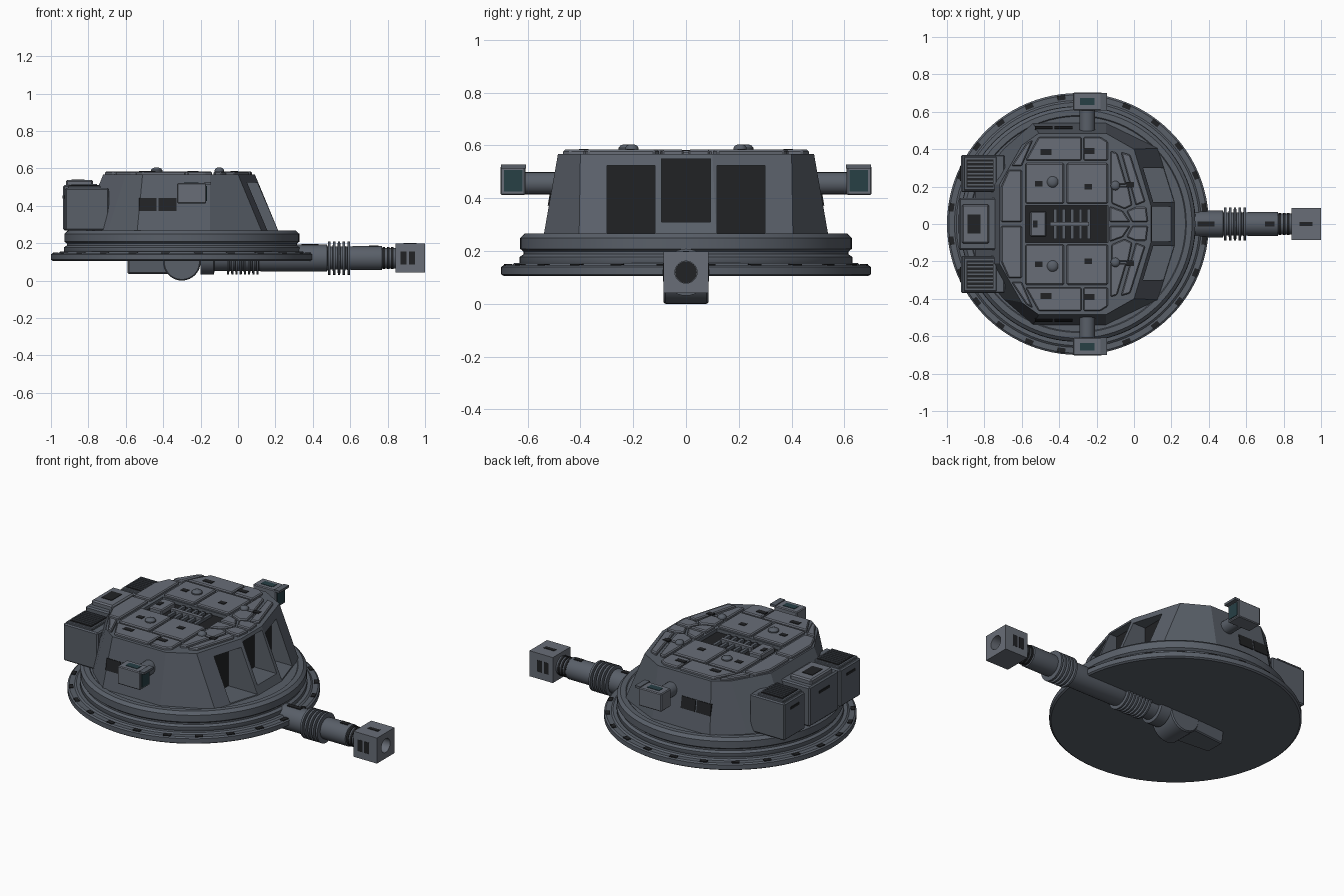
import bpy, bmesh, math
from mathutils import Matrix, Vector

def material(name, c):
    m = bpy.data.materials.new(name)
    m.diffuse_color = (*c, 1)
    return m

GREY = material("slate", (0.10, 0.115, 0.14))
LIGHT = material("light_slate", (0.14, 0.155, 0.185))
DARK = material("dark", (0.015, 0.016, 0.018))
GLASS = material("glass", (0.02, 0.05, 0.06))

def finish(bm, name, mat, bevel=0):
    bmesh.ops.recalc_face_normals(bm, faces=bm.faces)
    me = bpy.data.meshes.new(name)
    bm.to_mesh(me)
    bm.free()
    ob = bpy.data.objects.new(name, me)
    bpy.context.collection.objects.link(ob)
    me.materials.append(mat)
    if bevel:
        b = ob.modifiers.new("bevel", "BEVEL")
        b.width, b.segments = bevel, 1
    return ob

def loft(name, low, high, mat=GREY, bevel=0):
    bm = bmesh.new()
    a = [bm.verts.new(p) for p in low]
    b = [bm.verts.new(p) for p in high]
    n = len(a)
    bm.faces.new(a)
    bm.faces.new(b)
    for i in range(n):
        j = (i + 1) % n
        bm.faces.new((a[i], a[j], b[j], b[i]))
    return finish(bm, name, mat, bevel)

def prism(name, pts, z0, z1, mat=GREY, bevel=0):
    return loft(name, [(x, y, z0) for x, y in pts], [(x, y, z1) for x, y in pts], mat, bevel)

def box(name, x0, x1, y0, y1, z0, z1, mat=GREY, bevel=0, tilt=0):
    bm = bmesh.new()
    bmesh.ops.create_cube(bm, size=1, matrix=Matrix.Diagonal((x1 - x0, abs(y1 - y0), z1 - z0, 1)))
    ob = finish(bm, name, mat, bevel)
    ob.location = ((x0 + x1) / 2, (y0 + y1) / 2, (z0 + z1) / 2)
    ob.rotation_euler.x = tilt
    return ob

def lathe(name, profile, at, axis="Z", n=32, mat=GREY):
    # profile of (radius, distance along axis), closed at both ends
    d = {"X": Vector((1, 0, 0)), "Y": Vector((0, 1, 0)), "Z": Vector((0, 0, 1))}[axis]
    rot = Vector((0, 0, 1)).rotation_difference(d).to_matrix()
    bm = bmesh.new()
    rings = [[bm.verts.new(rot @ Vector((r * math.cos(i * math.tau / n), r * math.sin(i * math.tau / n), t))
                           + Vector(at)) for i in range(n)] for r, t in profile]
    bm.faces.new(rings[0])
    bm.faces.new(rings[-1])
    for a, b in zip(rings, rings[1:]):
        for i in range(n):
            j = (i + 1) % n
            bm.faces.new((a[i], a[j], b[j], b[i]))
    ob = finish(bm, name, mat)
    bpy.context.view_layer.objects.active = ob
    bpy.ops.object.select_all(action="DESELECT")
    ob.select_set(True)
    bpy.ops.object.shade_smooth_by_angle(angle=math.radians(35))
    return ob

def cut(ob, cutter):
    m = ob.modifiers.new("cut", "BOOLEAN")
    m.operation, m.object, m.solver = "DIFFERENCE", cutter, "EXACT"
    bpy.context.view_layer.objects.active = ob
    bpy.ops.object.modifier_apply(modifier=m.name)
    bpy.data.objects.remove(cutter)

CX = -0.3

# turntable flange and stepped ring
lathe("base_flange", [(0.69, 0.105), (0.70, 0.112), (0.70, 0.14), (0.69, 0.147), (0.66, 0.147), (0.65, 0.155), (0.6, 0.155)],
      (CX, 0, 0), n=96)
lathe("turret_ring", [(0.62, 0.14), (0.63, 0.155), (0.63, 0.178), (0.615, 0.188), (0.615, 0.198), (0.628, 0.208),
                      (0.628, 0.25), (0.61, 0.267), (0.58, 0.267), (0.575, 0.262)], (CX, 0, 0), n=96)
for i in range(24):
    a = (i + 0.5) * math.tau / 24
    o = box("flange_slot", -0.012, 0.012, -0.022, 0.022, 0.138, 0.151, DARK)
    o.location = (CX + 0.68 * math.cos(a), 0.68 * math.sin(a), 0.1445)
    o.rotation_euler.z = a

# faceted turret body with front recesses
def both(half):
    return half + [(x, -y) for x, y in reversed(half)]
low = both([(0.22, 0.115), (0.13, 0.405), (-0.15, 0.54), (-0.54, 0.54), (-0.70, 0.40), (-0.85, 0.22)])
high = both([(0.09, 0.10), (0.0, 0.40), (-0.15, 0.485), (-0.51, 0.485), (-0.60, 0.42), (-0.72, 0.21)])
body = loft("turret_body", [(x, y, 0.255) for x, y in low], [(x, y, 0.568) for x, y in high])
cut(body, box("cutter", 0.045, 0.5, -0.093, 0.093, 0.31, 0.55))
box("recess_back", 0.04, 0.048, -0.092, 0.092, 0.311, 0.549, DARK)
for s in (1, -1):
    cut(body, box("cutter", 0.015, 0.5, s * 0.117, s * 0.30, 0.2675, 0.525))
    box("recess_back", 0.01, 0.018, s * 0.118, s * 0.299, 0.268, 0.524, DARK)
cut(body, box("cutter", -0.58, -0.14, -0.10, 0.10, 0.545, 0.7))

# roof centre: vent well, slats and hatch
box("vent_well_floor", -0.579, -0.141, -0.099, 0.099, 0.54, 0.548, DARK)
box("vent_hatch", -0.555, -0.47, -0.068, 0.068, 0.545, 0.58, LIGHT, 0.006)
box("vent_hatch_slot", -0.54, -0.515, -0.02, 0.02, 0.578, 0.583, DARK)
for i in range(5):
    x = -0.43 + i * 0.045
    box("vent_slat", x, x + 0.018, -0.08, 0.08, 0.545, 0.565, GREY)
box("vent_spine", -0.45, -0.24, -0.012, 0.012, 0.545, 0.575, LIGHT)

# roof armour plates, domes and small slots
plates = [
    [(-0.71, 0.01), (-0.60, 0.01), (-0.60, 0.29), (-0.67, 0.29), (-0.71, 0.20)],
    [(-0.655, 0.31), (-0.60, 0.31), (-0.54, 0.45), (-0.575, 0.43)],
    [(-0.58, 0.34), (-0.28, 0.34), (-0.28, 0.465), (-0.51, 0.465)],
    [(-0.27, 0.34), (-0.14, 0.34), (-0.14, 0.44), (-0.18, 0.465), (-0.27, 0.465)],
    [(-0.58, 0.11), (-0.375, 0.11), (-0.375, 0.325), (-0.58, 0.325)],
    [(-0.36, 0.11), (-0.14, 0.11), (-0.14, 0.325), (-0.36, 0.325)],
    [(-0.125, 0.21), (-0.04, 0.21), (-0.09, 0.38), (-0.125, 0.39)],
    [(-0.12, 0.11), (-0.05, 0.08), (-0.01, 0.10), (-0.03, 0.20), (-0.12, 0.20)],
    [(-0.07, 0.385), (-0.02, 0.37), (0.06, 0.12), (0.01, 0.10)],
    [(-0.04, 0.07), (0.01, 0.09), (0.065, 0.09), (0.075, 0.01), (-0.01, 0.01)],
    [(-0.13, 0.01), (-0.02, 0.01), (-0.06, 0.07), (-0.13, 0.095)],
]
for s in (1, -1):
    for p in plates:
        prism("roof_plate", [(x, s * y) for x, y in p], 0.56, 0.584, LIGHT, 0.006)
    for x, y, r in ((-0.435, 0.225, 0.03), (-0.10, 0.205, 0.025)):
        lathe("roof_dome", [(r, 0), (r, 0.008), (r * 0.8, 0.016), (r * 0.4, 0.021)], (x, s * y, 0.583), n=20, mat=GREY)
    for x, y in ((-0.51, 0.215), (-0.24, 0.39), (-0.47, 0.385), (-0.245, 0.2), (-0.02, 0.21)):
        w = 0.03 if y > 0.35 else 0.02
        box("roof_slot", x - w, x + w, s * (y - 0.015), s * (y + 0.015), 0.58, 0.587, DARK)

# side louvres, set into the sloping walls
for s in (1, -1):
    tilt = s * math.radians(10.2)
    for x0 in (-0.53, -0.425):
        box("louvre_back", x0, x0 + 0.095, s * 0.500, s * 0.518, 0.37, 0.44, DARK, 0, tilt)
        for k in range(4):
            z = 0.378 + k * 0.017
            y = 0.518 - (z - 0.37) * 0.18
            box("louvre_slat", x0, x0 + 0.095, s * (y - 0.008), s * (y + 0.004), z, z + 0.006, GREY, 0, tilt)

    # side sights on arms
    lathe("sight_arm", [(0.042, 0.42), (0.042, 0.62)] if s > 0 else [(0.042, -0.62), (0.042, -0.42)],
          (-0.25, 0, 0.457), "Y", 20, GREY)
    box("sight_box", -0.325, -0.17, s * 0.608, s * 0.703, 0.412, 0.522, LIGHT, 0.005)
    box("sight_hood", -0.18, -0.145, s * 0.606, s * 0.70, 0.513, 0.527, GREY)
    box("sight_lens", -0.172, -0.166, s * 0.62, s * 0.69, 0.425, 0.507, GLASS)
    box("sight_window", -0.29, -0.21, s * 0.635, s * 0.675, 0.52, 0.5245, GLASS)

    # outer rear lockers with grille tops
    locker = [(-0.925, s * 0.17), (-0.69, s * 0.17), (-0.69, s * 0.37), (-0.925, s * 0.37)]
    prism("rear_locker", locker, 0.268, 0.495, GREY, 0.007)
    box("locker_rim", -0.91, -0.735, s * 0.18, s * 0.36, 0.49, 0.508, GREY, 0.004)
    box("locker_grille", -0.895, -0.75, s * 0.195, s * 0.345, 0.505, 0.511, DARK)
    for k in range(7):
        y = 0.205 + k * 0.02
        box("grille_bar", -0.89, -0.755, s * y, s * (y + 0.008), 0.508, 0.517, GREY)
    box("locker_handle", -0.929, -0.92, s * 0.23, s * 0.31, 0.44, 0.455, DARK)

# central rear locker
box("rear_locker_centre", -0.935, -0.69, -0.14, 0.14, 0.268, 0.51, GREY, 0.008)
box("centre_locker_lid", -0.92, -0.775, -0.105, 0.105, 0.50, 0.538, LIGHT, 0.008)
box("centre_lid_panel", -0.89, -0.82, -0.05, 0.05, 0.535, 0.541, DARK)
box("centre_locker_handle", -0.939, -0.93, -0.05, 0.05, 0.44, 0.455, DARK)

# gun barrel slung beneath the turntable, with ribbed sections
BZ = 0.12
def ribs(x0, x1, count, inner, outer):
    step = (x1 - x0) / count
    out = []
    for i in range(count):
        a = x0 + i * step
        out += [(inner, a), (outer, a + 0.002), (outer, a + step * 0.55), (inner, a + step * 0.6)]
    return out
profile = [(0.088, -0.20), (0.088, -0.13), (0.07, -0.125)] + ribs(-0.06, 0.12, 8, 0.068, 0.088)
profile += [(0.072, 0.13), (0.072, 0.475)] + ribs(0.48, 0.61, 5, 0.062, 0.089)
profile += [(0.064, 0.615), (0.064, 0.77), (0.055, 0.772), (0.055, 0.85)]
lathe("gun_barrel", profile, (0, 0, BZ), "X", 32)
for i in range(3):
    x = 0.775 + i * 0.022
    lathe("barrel_collar", [(0.059, x), (0.059, x + 0.012)], (0, 0, BZ), "X", 32, DARK)
box("barrel_slot", 0.34, 0.43, -0.014, 0.014, BZ + 0.068, BZ + 0.075, DARK)
box("barrel_slot", 0.70, 0.75, -0.014, 0.014, BZ + 0.06, BZ + 0.067, DARK)

# square muzzle with bore and slots
muzzle = box("muzzle_block", 0.842, 1.0, -0.085, 0.085, 0.042, 0.198, LIGHT)
cut(muzzle, lathe("cutter", [(0.042, 0.93), (0.042, 1.1)], (0, 0, BZ), "X", 32))
lathe("muzzle_bore", [(0.041, 0.925), (0.041, 0.935)], (0, 0, BZ), "X", 32, DARK)
box("muzzle_top_slot", 0.885, 0.955, -0.012, 0.012, 0.195, 0.2005, DARK)
for s in (1, -1):
    for x in (0.87, 0.915):
        box("muzzle_side_slot", x, x + 0.032, s * 0.082, s * 0.0865, 0.085, 0.155, DARK)

# trunnion drum and tapered breech below the disc
lathe("trunnion_drum", [(0.094, -0.085), (0.1, -0.078), (0.1, 0.078), (0.094, 0.085)], (CX, 0, 0.1), "Y", 32)
loft("breech_block", [(-0.59, -0.06, 0.036), (-0.35, -0.08, 0.036), (-0.35, 0.08, 0.036), (-0.59, 0.06, 0.036)],
     [(-0.59, -0.075, 0.12), (-0.35, -0.085, 0.12), (-0.35, 0.085, 0.12), (-0.59, 0.075, 0.12)], GREY, 0.006)
